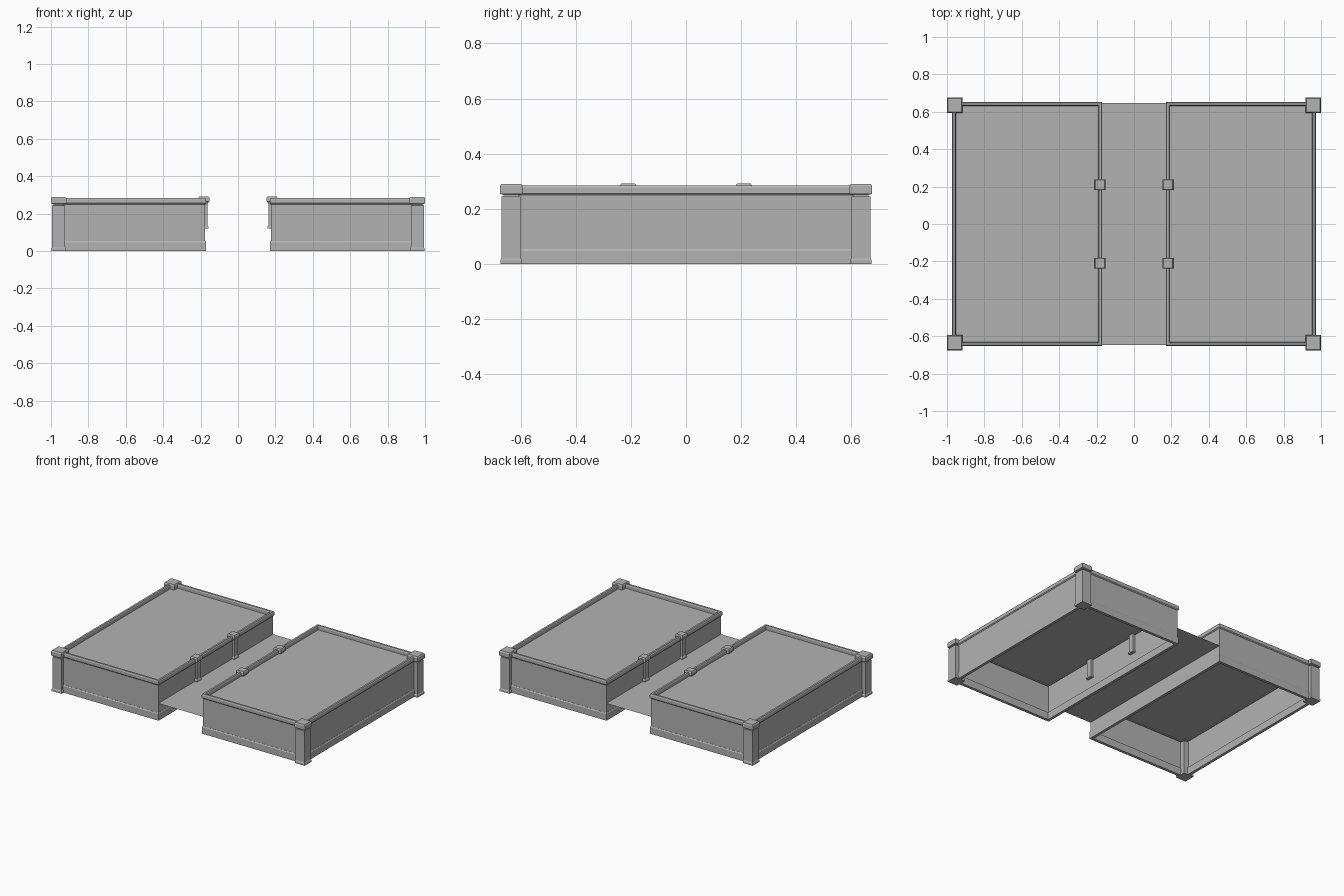
import bpy
import bmesh

cube = bpy.data.objects.get("Cube")
if cube:
    bpy.data.objects.remove(cube, do_unlink=True)

stone = bpy.data.materials.new("grey_stone")
stone.use_nodes = True
GREY = (0.45, 0.45, 0.45, 1)
stone.diffuse_color = GREY
stone.node_tree.nodes["Principled BSDF"].inputs["Base Color"].default_value = GREY


def finish(name, bm):
    bmesh.ops.recalc_face_normals(bm, faces=bm.faces)
    mesh = bpy.data.meshes.new(name)
    bm.to_mesh(mesh)
    bm.free()
    mesh.materials.append(stone)
    obj = bpy.data.objects.new(name, mesh)
    bpy.context.collection.objects.link(obj)
    return obj


def rect_ring(bm, x0, x1, y0, y1, z, out=0):
    corners = [(x0 - out, y0 - out), (x1 + out, y0 - out),
               (x1 + out, y1 + out), (x0 - out, y1 + out)]
    return [bm.verts.new((x, y, z)) for x, y in corners]


def bridge(bm, a, b):
    for i in range(4):
        j = (i + 1) % 4
        bm.faces.new((a[i], a[j], b[j], b[i]))


def frame(name, rect, profile):
    """Sweep a closed (outward, z) profile around a rectangle."""
    bm = bmesh.new()
    rings = [rect_ring(bm, *rect, z, out) for out, z in profile]
    for i, ring in enumerate(rings):
        bridge(bm, ring, rings[(i + 1) % len(rings)])
    return finish(name, bm)


def post(name, x, y, profile):
    """Stack square sections given as (half width, z)."""
    bm = bmesh.new()
    rings = [rect_ring(bm, x, x, y, y, z, half) for half, z in profile]
    for a, b in zip(rings, rings[1:]):
        bridge(bm, a, b)
    bm.faces.new(rings[0])
    bm.faces.new(rings[-1])
    return finish(name, bm)


def panel(name, x0, x1, y0, y1, z):
    bm = bmesh.new()
    bm.faces.new(rect_ring(bm, x0, x1, y0, y1, z))
    return finish(name, bm)


WALL = [(0, 0.004), (0, 0.27), (-0.008, 0.27), (-0.008, 0.004)]
SKIRTING = [(0.005, 0), (0.005, 0.046), (0.001, 0.053), (-0.015, 0.053), (-0.015, 0)]
COPING = [(0.001, 0.25), (0.006, 0.256), (0.006, 0.276), (0.002, 0.284),
          (-0.011, 0.284), (-0.015, 0.276), (-0.015, 0.25)]
CORNER_POST = [(0.039, 0), (0.039, 0.014), (0.035, 0.02), (0.035, 0.244),
               (0.028, 0.245), (0.028, 0.251), (0.041, 0.254),
               (0.041, 0.282), (0.036, 0.29)]
SMALL_POST = [(0.025, 0.12), (0.025, 0.127), (0.019, 0.137), (0.019, 0.25),
              (0.024, 0.262), (0.029, 0.265), (0.029, 0.285), (0.025, 0.291)]

# Two raised terraces, open underneath, with their posts
for side, sx in (("left", 1), ("right", -1)):
    xs = sorted((sx * 0.176, sx * 0.967))
    rect = (xs[0], xs[1], -0.646, 0.646)
    frame(side + "_terrace_wall", rect, WALL)
    frame(side + "_terrace_skirting", rect, SKIRTING)
    frame(side + "_terrace_coping", rect, COPING)
    panel(side + "_terrace_top", *rect, 0.255)
    for end, sy in (("front", -1), ("back", 1)):
        post(f"{side}_{end}_corner_post", sx * 0.959, sy * 0.635, CORNER_POST)
        post(f"{side}_{end}_passage_post", sx * 0.182, sy * 0.21, SMALL_POST)

# Sunken passage floor in three slabs
for name, y0, y1 in (("front", -0.646, -0.222), ("middle", -0.222, 0.222),
                     ("back", 0.222, 0.646)):
    panel(name + "_passage_floor", -0.176, 0.176, y0, y1, 0.12)
